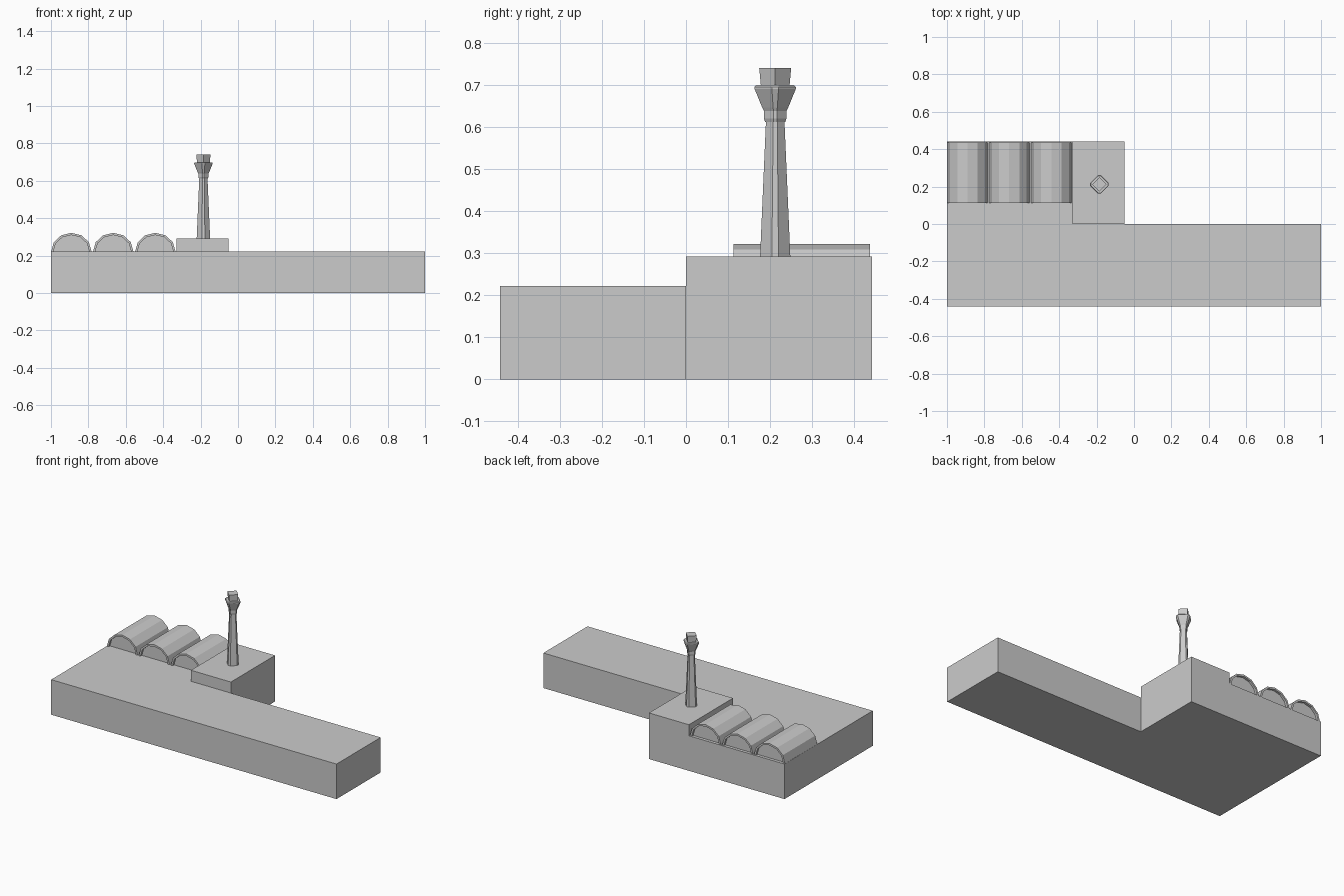
import bpy, bmesh
from math import sin, cos, radians
from mathutils import Vector

if "Cube" in bpy.data.objects:
    bpy.data.objects.remove(bpy.data.objects["Cube"])


def finish(bm, name):
    bmesh.ops.recalc_face_normals(bm, faces=bm.faces[:])
    me = bpy.data.meshes.new(name)
    bm.to_mesh(me)
    bm.free()
    ob = bpy.data.objects.new(name, me)
    bpy.context.collection.objects.link(ob)
    return ob


def prism(bm, pts, y0, y1, closed=True):
    """Extrude an xz outline along y."""
    a = [bm.verts.new((x, y0, z)) for x, z in pts]
    b = [bm.verts.new((x, y1, z)) for x, z in pts]
    n = len(pts)
    for i in range(n):
        j = (i + 1) % n
        bm.faces.new((a[i], a[j], b[j], b[i]))
    return a, b


# L-shaped terminal base, with the tower block raised from it
DECK, ROOF = 0.222, 0.292
bm = bmesh.new()
xs, ys = (-1, -0.33, -0.05, 1), (-0.442, 0, 0.442)
grid = {(i, j): bm.verts.new((x, y, 0)) for i, x in enumerate(xs) for j, y in enumerate(ys)
        if (i, j) != (3, 2)}
for i, j in ((0, 0), (1, 0), (2, 0), (0, 1), (1, 1)):
    bm.faces.new([grid[i, j], grid[i + 1, j], grid[i + 1, j + 1], grid[i, j + 1]])
ext = bmesh.ops.extrude_face_region(bm, geom=bm.faces[:], use_keep_orig=True)["geom"]
for v in ext:
    if isinstance(v, bmesh.types.BMVert):
        v.co.z = DECK
block = [f for f in ext if isinstance(f, bmesh.types.BMFace)
         and (f.calc_center_median() - Vector((-0.19, 0.221, DECK))).length < 0.01]
top = bmesh.ops.extrude_discrete_faces(bm, faces=block)["faces"]
for v in top[0].verts:
    v.co.z = ROOF
bmesh.ops.remove_doubles(bm, verts=bm.verts[:], dist=1e-4)
bmesh.ops.recalc_face_normals(bm, faces=bm.faces[:])
bmesh.ops.dissolve_limit(bm, angle_limit=radians(1), verts=bm.verts[:], edges=bm.edges[:])
finish(bm, "terminal_base")


# Hangars: faceted vault shell with recessed end walls
def arch(cx, rx, rz):
    return [(cx + rx * cos(radians(a)), DECK + rz * sin(radians(a))) for a in range(0, 181, 30)]


for k, cx in enumerate((-0.891, -0.667, -0.442)):
    bm = bmesh.new()
    outer, inner = arch(cx, 0.108, 0.1), arch(cx, 0.096, 0.088)
    a, b = prism(bm, outer + inner[::-1], 0.113, 0.437)
    for ring in (a, b):
        for i in range(6):
            bm.faces.new((ring[i], ring[i + 1], ring[12 - i], ring[13 - i]))
    finish(bm, f"hangar_shell_{k + 1}")
    bm = bmesh.new()
    for ring in prism(bm, inner, 0.127, 0.423):
        bm.faces.new(ring)
    finish(bm, f"hangar_end_walls_{k + 1}")


# Control tower: diamond section with cut corners, stacked by radius
def tower_part(name, levels, cut):
    bm = bmesh.new()
    rings = []
    for r, z in levels:
        c = r * cut
        pts = [(r, -c), (r, c), (c, r), (-c, r), (-r, c), (-r, -c), (-c, -r), (c, -r)]
        if cut == 0:
            pts = [(r, 0), (0, r), (-r, 0), (0, -r)]
        rings.append([bm.verts.new((-0.185 + x, 0.212 + y, z)) for x, y in pts])
    for lo, hi in zip(rings, rings[1:]):
        for i in range(len(lo)):
            j = (i + 1) % len(lo)
            bm.faces.new((lo[i], lo[j], hi[j], hi[i]))
    bm.faces.new(rings[0])
    bm.faces.new(rings[-1])
    finish(bm, name)


tower_part("tower_shaft", [(0.036, 0.29), (0.022, 0.613)], 0.22)
tower_part("tower_cab", [(0.024, 0.612), (0.027, 0.62), (0.027, 0.638), (0.031, 0.646),
                         (0.049, 0.69), (0.049, 0.695), (0.045, 0.699)], 0.16)
tower_part("tower_top", [(0.034, 0.697), (0.038, 0.74)], 0)
